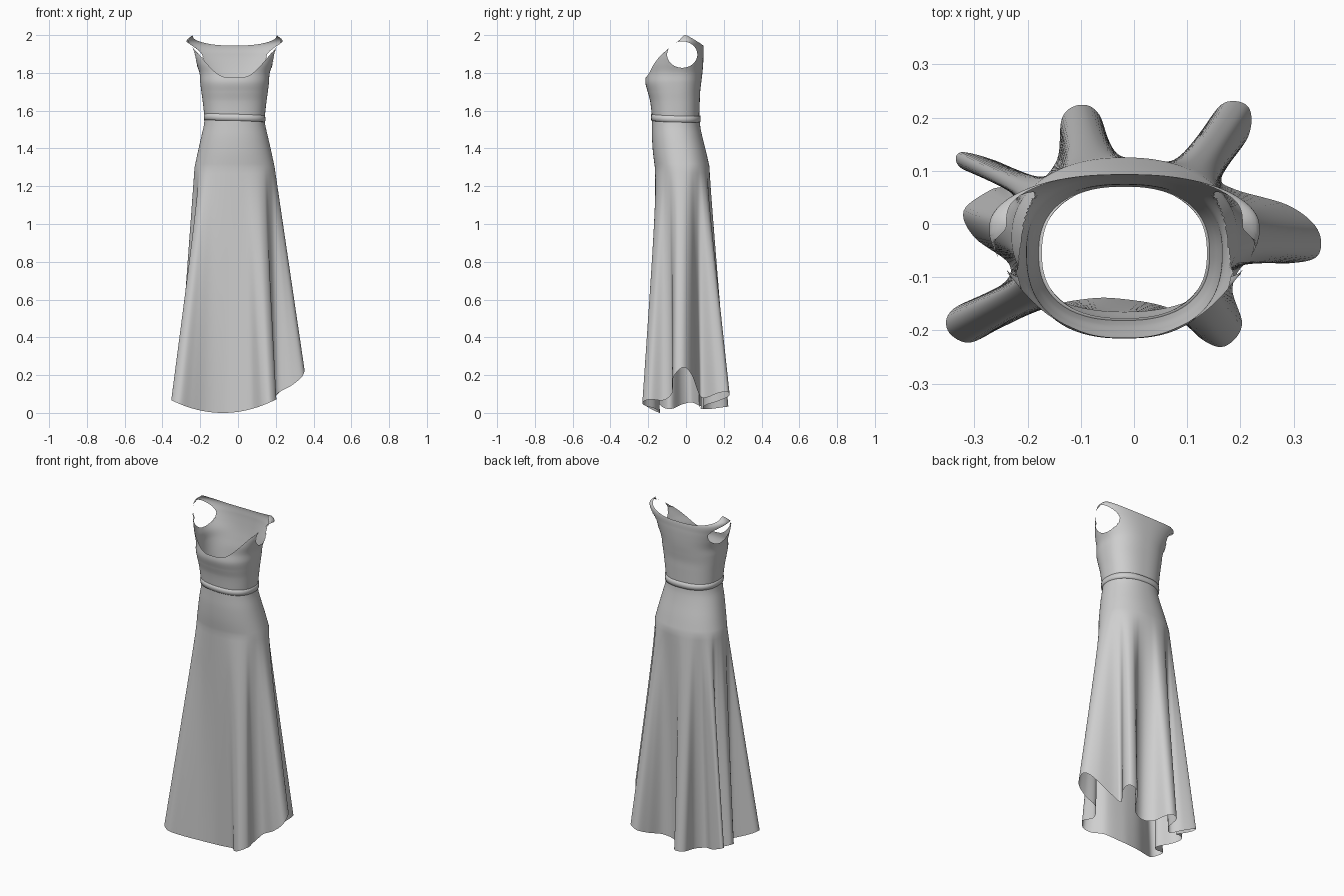
import bpy, bmesh, math

if "Cube" in bpy.data.objects:
    bpy.data.objects.remove(bpy.data.objects["Cube"])

fabric = bpy.data.materials.new("light grey fabric")
fabric.diffuse_color = (0.62, 0.62, 0.62, 1)
fabric.use_nodes = True
fabric.node_tree.nodes["Principled BSDF"].inputs["Base Color"].default_value = fabric.diffuse_color


def curve(table, z):
    """Smooth value rows along height from a small table (z, values...)."""
    z = min(max(z, table[0][0]), table[-1][0])
    i = 0
    while i < len(table) - 2 and z > table[i + 1][0]:
        i += 1

    def slope(k, j):
        lo, hi = max(k - 1, 0), min(k + 1, len(table) - 1)
        return (table[hi][j] - table[lo][j]) / (table[hi][0] - table[lo][0])
    h = table[i + 1][0] - table[i][0]
    t = (z - table[i][0]) / h
    out = []
    for j in range(1, len(table[0])):
        out.append((2*t**3 - 3*t*t + 1) * table[i][j] + (t**3 - 2*t*t + t) * h * slope(i, j)
                   + (3*t*t - 2*t**3) * table[i + 1][j] + (t**3 - t*t) * h * slope(i + 1, j))
    return out


def section(table, z, ang, grow=0.0, n=2.4):
    """Point on a rounded body section; row = half width, mid y, front depth, back depth."""
    a, yc, f, b = curve(table, z)
    c, s = math.cos(ang), math.sin(ang)
    cx = math.copysign(abs(c) ** (2 / n), c)
    sy = math.copysign(abs(s) ** (2 / n), s)
    return (CX + (a + grow) * cx, yc + ((f if s < 0 else b) + grow) * sy, z)


def catmull(pts, per):
    out, n = [], len(pts)
    for i in range(n):
        p = [pts[(i + k) % n] for k in (-1, 0, 1, 2)]
        for k in range(per):
            t = k / per
            out.append(tuple(0.5 * (2*b + (c - a)*t + (2*a - 5*b + 4*c - d)*t*t
                                    + (3*b - a - 3*c + d)*t**3) for a, b, c, d in zip(*p)))
    return out


def loft(name, rings, edit=None):
    bm = bmesh.new()
    rows = [[bm.verts.new(p) for p in r] for r in rings]
    n = len(rows[0])
    for lo, hi in zip(rows, rows[1:]):
        for i in range(n):
            bm.faces.new((lo[i], lo[(i + 1) % n], hi[(i + 1) % n], hi[i]))
    if edit:
        edit(bm)
    for f in bm.faces:
        f.smooth = True
    me = bpy.data.meshes.new(name)
    bm.to_mesh(me)
    bm.free()
    me.materials.append(fabric)
    ob = bpy.data.objects.new(name, me)
    bpy.context.collection.objects.link(ob)
    return ob


CX = -0.018
# height, half width, mid y, front depth, back depth
BODICE = [(1.57, .160, -.055, .125, .125), (1.65, .169, -.055, .135, .128),
          (1.70, .176, -.055, .148, .130), (1.75, .182, -.055, .160, .136),
          (1.80, .186, -.050, .160, .137), (1.85, .204, -.040, .165, .131),
          (1.90, .226, -.028, .155, .121), (1.95, .250, -.015, .120, .106),
          (1.975, .252, -.008, .080, .080), (2.0, .222, -.005, .040, .040)]
HIPS = [(1.30, .212, -.025, .140, .150), (1.38, .195, -.035, .140, .142),
        (1.46, .177, -.048, .132, .135), (1.52, .163, -.055, .125, .130),
        (1.56, .158, -.055, .125, .128)]

# Bodice: tube whose top edge follows the scooped neckline
N, ROWS = 240, 70


def neckline(ang):
    c = abs(math.cos(ang)) ** (2 / 2.4)
    if math.sin(ang) < 0:
        return 1.775 + 0.225 * c ** 3.4
    return 1.945 + 0.055 * c ** 3


def cut_armholes(bm):
    y0, z0, ry, rz = -.02, 1.897, .080, .070

    def dist(p):
        return math.hypot((p.y - y0) / ry, (p.z - z0) / rz)
    gone = [f for f in bm.faces if abs(f.calc_center_median().x - CX) > .12
            and dist(f.calc_center_median()) < 1]
    bmesh.ops.delete(bm, geom=gone, context='FACES')
    for v in bm.verts:
        d = dist(v.co)
        if v.is_boundary and abs(v.co.x - CX) > .12 and .75 < d < 1.25 and v.co.z < 1.98:
            inner = [f for f in v.link_faces]
            top = abs(v.co.z - neckline(math.atan2(v.co.y + .03, v.co.x - CX))) < .004
            if inner and not top:
                v.co.y = y0 + (v.co.y - y0) / d
                v.co.z = z0 + (v.co.z - z0) / d


angles = [2 * math.pi * i / N for i in range(N)]
loft("bodice", [[section(BODICE, 1.57 + (neckline(a) - 1.57) * r / ROWS, a) for a in angles]
                for r in range(ROWS + 1)], cut_armholes)

# Waistband: slightly raised strip, a little higher at the front
band = []
for z, grow in ((1.543, -.003), (1.545, .004), (1.56, .005), (1.577, .004), (1.579, -.003)):
    ring = []
    for a in angles:
        x, y, _ = section(HIPS, 1.56, a, grow)
        ring.append((x, y, z - .03 * (y + .05) - .03 * (x - CX)))
    band.append(ring)
loft("waistband", band)

# Skirt: hip sections blending into a hem outline with deep folds
HEM = [(-.03, -.14), (.07, -.16), (.125, -.215), (.17, -.23), (.203, -.19), (.185, -.12),
       (.215, -.072), (.29, -.074), (.345, -.06), (.345, -.01), (.29, .035), (.19, .065),
       (.165, .09), (.215, .165), (.215, .22), (.17, .228), (.13, .18), (.085, .11),
       (.02, .09), (-.035, .125), (-.065, .205), (-.10, .224), (-.135, .20), (-.145, .12),
       (-.19, .078), (-.25, .115), (-.325, .135), (-.325, .105), (-.24, .074), (-.27, .064),
       (-.32, .025), (-.30, -.025), (-.235, -.075), (-.25, -.115), (-.34, -.16),
       (-.35, -.20), (-.31, -.223), (-.25, -.195), (-.17, -.158), (-.10, -.142)]
even = HEM
for _ in range(20):
    m = len(even)
    even = [tuple(.25 * a + .5 * b + .25 * c for a, b, c in
                  zip(even[i - 1], even[i], even[(i + 1) % m])) for i in range(m)]
hem, even = catmull(HEM, 7), catmull(even, 7)
hem_angles = [math.atan2((y + .015) / .14, (x - CX) / .21) for x, y in even]


def hem_height(x, y):
    return (.9 * (x + .08) ** 2 + .03 * max(0, y / .2)
            + .08 * math.exp(-(y / .07) ** 2) * min(1, max(0, x / .2)))


low = min(hem_height(x, y) for x, y in hem)
rings = []
for r in range(41):
    t = 1 - r / 40
    ring = []
    for (x, y), a in zip(hem, hem_angles):
        hx, hy, hz = section(HIPS, 1.30, a, n=2.2)
        z = hem_height(x, y) - low
        ring.append((hx + (x - hx) * t, hy + (y - hy) * t, hz + (z - hz) * t))
    rings.append(ring)
for r in range(1, 15):
    rings.append([section(HIPS, 1.30 + .26 * r / 14, a, n=2.2) for a in hem_angles])
loft("skirt", rings)
